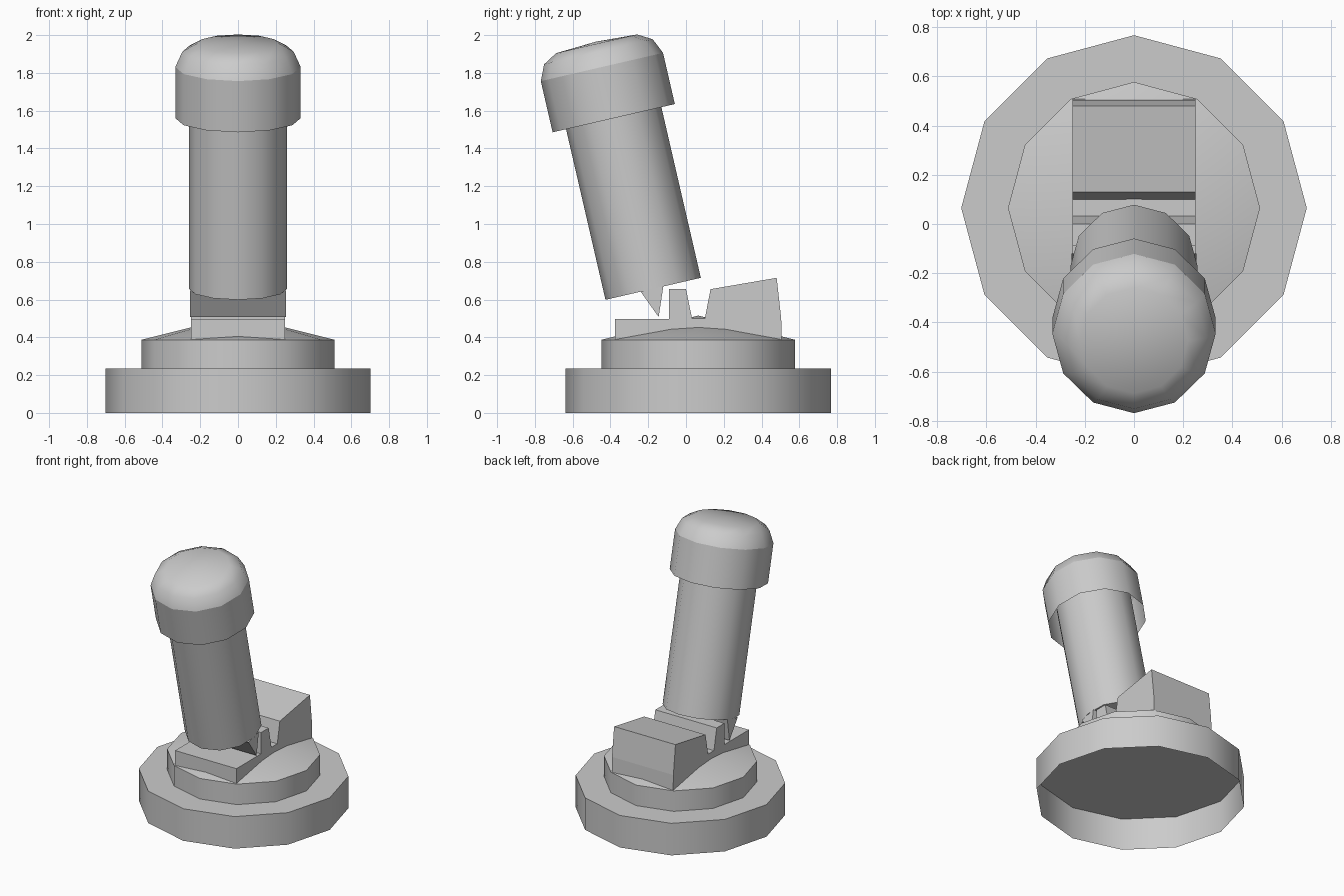
import bpy, bmesh
from math import radians, sin, cos, tau
from mathutils import Matrix

if "Cube" in bpy.data.objects:
    bpy.data.objects.remove(bpy.data.objects["Cube"], do_unlink=True)

SIDES = 12
grey = bpy.data.materials.new("plain_grey")
grey.use_nodes = True
colour = (0.6, 0.6, 0.6, 1)
grey.diffuse_color = colour
grey.node_tree.nodes["Principled BSDF"].inputs["Base Color"].default_value = colour


def finish(name, bm, place, smooth_angle):
    mesh = bpy.data.meshes.new(name)
    bm.to_mesh(mesh)
    bm.free()
    mesh.transform(place)
    mesh.materials.append(grey)
    obj = bpy.data.objects.new(name, mesh)
    bpy.context.collection.objects.link(obj)
    if smooth_angle:
        bpy.ops.object.select_all(action="DESELECT")
        obj.select_set(True)
        bpy.context.view_layer.objects.active = obj
        bpy.ops.object.shade_smooth_by_angle(angle=radians(smooth_angle))


def lathe(name, profile, place, smooth_angle=35, bottom=False, top=False):
    """Turn (radius, height) points into a 12-sided shell; radius 0 is a tip."""
    bm = bmesh.new()
    rings = []
    for r, z in profile:
        if r == 0:
            rings.append([bm.verts.new((0, 0, z))] * SIDES)
        else:
            rings.append([bm.verts.new((r * cos(tau * i / SIDES), r * sin(tau * i / SIDES), z))
                          for i in range(SIDES)])
    for low, high in zip(rings, rings[1:]):
        for i in range(SIDES):
            j = (i + 1) % SIDES
            corners = [low[i], low[j], high[j], high[i]]
            bm.faces.new(list(dict.fromkeys(corners)))
    if bottom:
        bm.faces.new(rings[0][::-1])
    if top:
        bm.faces.new(rings[-1])
    finish(name, bm, place, smooth_angle)


def extrude_x(name, outline, half_width):
    """Extrude a (y, z) outline across x, open between its last and first points."""
    bm = bmesh.new()
    right, left = [[bm.verts.new((x, y, z)) for y, z in outline] for x in (-half_width, half_width)]
    for i in range(len(outline) - 1):
        bm.faces.new((right[i], right[i + 1], left[i + 1], left[i]))
    bm.faces.new(right[::-1])
    bm.faces.new(left)
    bmesh.ops.recalc_face_normals(bm, faces=bm.faces)
    finish(name, bm, Matrix.Identity(4), 0)


# Stepped round base, hollow underneath, with a shallow conical top
base = Matrix.Translation((0, 0.065, 0))
lathe("base_disc", [(0.702, 0), (0.702, 0.236)], base, top=True)
lathe("upper_disc", [(0.512, 0.236), (0.512, 0.387), (0, 0.515)], base)

# Notched hinge block
extrude_x("notched_block", [
    (-0.375, 0.387), (-0.375, 0.498), (-0.09, 0.498), (-0.09, 0.655), (0, 0.655),
    (0.032, 0.5), (0.10, 0.5), (0.13, 0.655), (0.48, 0.715), (0.504, 0.5), (0.507, 0.387),
], 0.25)

# Tilted lever: shaft, open collar and rounded cap
lever = Matrix.Translation((0, -0.174, 0.657)) @ Matrix.Rotation(radians(13), 4, "X")
lathe("lever_shaft", [(0.259, 0), (0.259, 1.2)], lever, bottom=True)
lathe("knob_collar", [(0.332, 0.927), (0.332, 1.205)], lever)
lathe("knob_cap", [(0.332, 1.205), (0.295, 1.288), (0.22, 1.331), (0, 1.343)], lever,
      smooth_angle=60)

# Pointed catch under the shaft
extrude_x("lever_catch", [(-0.24, 0.642), (-0.145, 0.508), (-0.12, 0.67)], 0.253)
